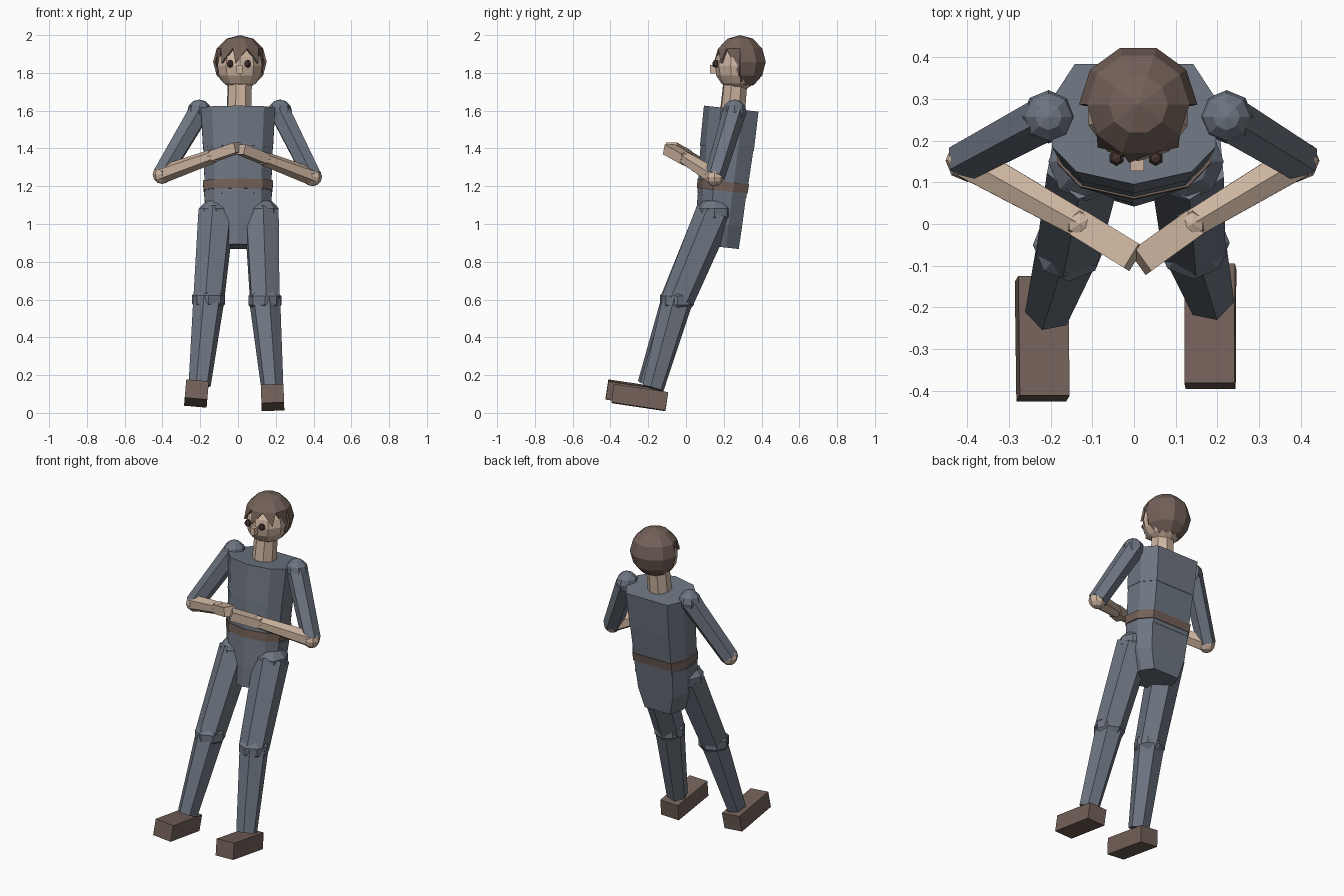
import bpy, bmesh, math
from mathutils import Vector, Matrix

if "Cube" in bpy.data.objects:
    bpy.data.objects.remove(bpy.data.objects["Cube"])


def material(name, rgb):
    m = bpy.data.materials.new(name)
    m.diffuse_color = (*rgb, 1)
    m.use_nodes = True
    m.node_tree.nodes["Principled BSDF"].inputs["Base Color"].default_value = m.diffuse_color
    return m


CLOTH = material("cloth", (0.156, 0.181, 0.223))
SKIN = material("skin", (0.61, 0.456, 0.35))
BROWN = material("brown", (0.171, 0.119, 0.098))
DARK = material("dark", (0.06, 0.035, 0.03))


def finish(name, bm, mat):
    bmesh.ops.recalc_face_normals(bm, faces=bm.faces)
    me = bpy.data.meshes.new(name)
    bm.to_mesh(me)
    bm.free()
    me.materials.append(mat)
    ob = bpy.data.objects.new(name, me)
    bpy.context.collection.objects.link(ob)
    return ob


def limb(name, p, q, r1, r2, mat, sides=6, squash=1.0):
    """Tapered prism from p to q."""
    p, q = Vector(p), Vector(q)
    d = q - p
    bm = bmesh.new()
    bmesh.ops.create_cone(bm, cap_ends=True, segments=sides, radius1=r1, radius2=r2, depth=d.length)
    if sides == 4:
        bmesh.ops.rotate(bm, verts=bm.verts, matrix=Matrix.Rotation(math.pi / 4, 3, 'Z'))
    bmesh.ops.scale(bm, verts=bm.verts, vec=(1, squash, 1))
    rot = d.to_track_quat('Z', 'Y').to_matrix().to_4x4()
    bmesh.ops.transform(bm, verts=bm.verts, matrix=Matrix.Translation((p + q) / 2) @ rot)
    return finish(name, bm, mat)


def ball(name, c, r, mat, seg=8, rings=6, scale=(1, 1, 1)):
    bm = bmesh.new()
    bmesh.ops.create_uvsphere(bm, u_segments=seg, v_segments=rings, radius=r)
    bmesh.ops.scale(bm, verts=bm.verts, vec=scale)
    bmesh.ops.translate(bm, verts=bm.verts, vec=c)
    return finish(name, bm, mat)


def box(name, c, size, mat, pitch=0, roll=0):
    bm = bmesh.new()
    bmesh.ops.create_cube(bm, size=1)
    bmesh.ops.scale(bm, verts=bm.verts, vec=size)
    rot = Matrix.Rotation(roll, 4, 'Y') @ Matrix.Rotation(pitch, 4, 'X')
    bmesh.ops.transform(bm, verts=bm.verts, matrix=Matrix.Translation(c) @ rot)
    return finish(name, bm, mat)


HALF = [(0, -1), (0.7, -0.8), (1, -0.4), (1, 0.35), (0.72, 0.9)]
SECTION = HALF + [(-x, y) for x, y in reversed(HALF[1:])]


def loft(name, levels, mat):
    """Body sections (z, half width, half depth) along the leaning spine."""
    bm = bmesh.new()
    rings = []
    for z, w, d in levels:
        yc = 0.247 - 0.11 * (1.61 - z)
        rings.append([bm.verts.new((x * w, yc + y * d, z - 0.11 * y * d)) for x, y in SECTION])
    n = len(SECTION)
    for a, b in zip(rings, rings[1:]):
        for i in range(n):
            bm.faces.new((a[i], a[(i + 1) % n], b[(i + 1) % n], b[i]))
    bm.faces.new(rings[0])
    bm.faces.new(rings[-1])
    return finish(name, bm, mat)


# Torso
loft("chest", [(1.40, 0.185, 0.15), (1.61, 0.197, 0.152)], CLOTH)
loft("abdomen", [(1.15, 0.175, 0.136), (1.40, 0.183, 0.147)], CLOTH)
loft("belt", [(1.175, 0.183, 0.141), (1.225, 0.185, 0.144)], BROWN)
loft("pelvis", [(0.88, 0.12, 0.125), (1.0, 0.165, 0.13), (1.165, 0.18, 0.134)], CLOTH)

# Neck and head
limb("neck", (0.005, 0.245, 1.58), (0.01, 0.262, 1.76), 0.069, 0.066, SKIN, 8)
ball("head", (0.01, 0.275, 1.836), 0.125, SKIN, 10, 8, (1, 1, 1.03))
box("nose", (0.008, 0.145, 1.82), (0.032, 0.035, 0.045), SKIN)
for side, x in (("left", -0.042), ("right", 0.052)):
    ball(side + "_eye", (x, 0.158, 1.848), 0.02, DARK, 6, 5)

# Hair cap with pointed fringe
bm = bmesh.new()
SEG, R, C = 10, 0.142, Vector((0.01, 0.287, 1.858))
thetas = [30, 60, 90, 120, 145]


def hair_point(theta, i):
    t, a = math.radians(theta), i * math.tau / SEG
    return C + R * Vector((math.sin(t) * math.cos(a), math.sin(t) * math.sin(a), math.cos(t)))


top = bm.verts.new(C + Vector((0, 0, R)))
grid = [[bm.verts.new(hair_point(t, i)) for i in range(SEG)] for t in thetas]
for i in range(SEG):
    j = (i + 1) % SEG
    bm.faces.new((top, grid[0][i], grid[0][j]))
    front = i >= 5
    last = 1 if front else 4
    for k in range(last):
        bm.faces.new((grid[k][i], grid[k + 1][i], grid[k + 1][j], grid[k][j]))
    if front:
        outer = i in (5, 9)
        drop = 122 if outer else 92
        shift = {5: 0.1, 9: 0.9, 6: 0.3, 8: 0.7, 7: 0.25}[i]
        tip = bm.verts.new(hair_point(drop, i + shift))
        bm.faces.new((grid[1][i], tip, grid[1][j]))
    else:
        # ragged lower edge at the nape
        tip = bm.verts.new(hair_point(153, i + 0.5))
        bm.faces.new((grid[4][i], tip, grid[4][j]))
bmesh.ops.delete(bm, geom=[v for v in bm.verts if not v.link_faces], context='VERTS')
hair = finish("hair", bm, BROWN)
thick = hair.modifiers.new("thickness", 'SOLIDIFY')
thick.thickness = 0.012
thick.offset = -1

# Arms, folded so the hands meet: shoulder, elbow, wrist, fingertips
arms = {
    "left": [(-0.205, 0.257, 1.595), (-0.402, 0.152, 1.262), (-0.13, 0.0, 1.36), (0.0, -0.08, 1.405)],
    "right": [(0.222, 0.257, 1.595), (0.395, 0.152, 1.25), (0.14, 0.0, 1.345), (0.015, -0.09, 1.395)],
}
for side, (sh, el, wr, tip) in arms.items():
    ball(side + "_shoulder", sh, 0.064, CLOTH)
    limb(side + "_upper_arm", sh, el, 0.062, 0.054, CLOTH)
    ball(side + "_elbow", el, 0.05, SKIN)
    limb(side + "_forearm", el, wr, 0.048, 0.038, SKIN)
    ball(side + "_wrist", wr, 0.04, SKIN, 6, 4)
    limb(side + "_hand", wr, tip, 0.048, 0.048, SKIN, 4, 0.8)

# Legs, leaning forward: hip, knee, ankle
legs = {
    "left": [(-0.115, 0.15, 1.06), (-0.155, -0.05, 0.60), (-0.203, -0.2, 0.15)],
    "right": [(0.125, 0.15, 1.06), (0.142, -0.045, 0.595), (0.182, -0.175, 0.13)],
}
for side, (hip, knee, ankle) in legs.items():
    ball(side + "_hip", hip, 0.1, CLOTH, 8, 5, (0.95, 1, 0.75))
    limb(side + "_thigh", hip, knee, 0.1, 0.086, CLOTH)
    ball(side + "_knee", knee, 0.092, CLOTH, 8, 5, (1, 1, 0.8))
    limb(side + "_shin", knee, ankle, 0.084, 0.06, CLOTH)

# Shoes, toes tipped up
tip_up = math.radians(-8.5)
box("left_shoe", (-0.22, -0.275, 0.1025), (0.12, 0.29, 0.098), BROWN, tip_up, math.radians(5))
box("right_shoe", (0.183, -0.245, 0.081), (0.12, 0.29, 0.098), BROWN, tip_up, math.radians(-2))
